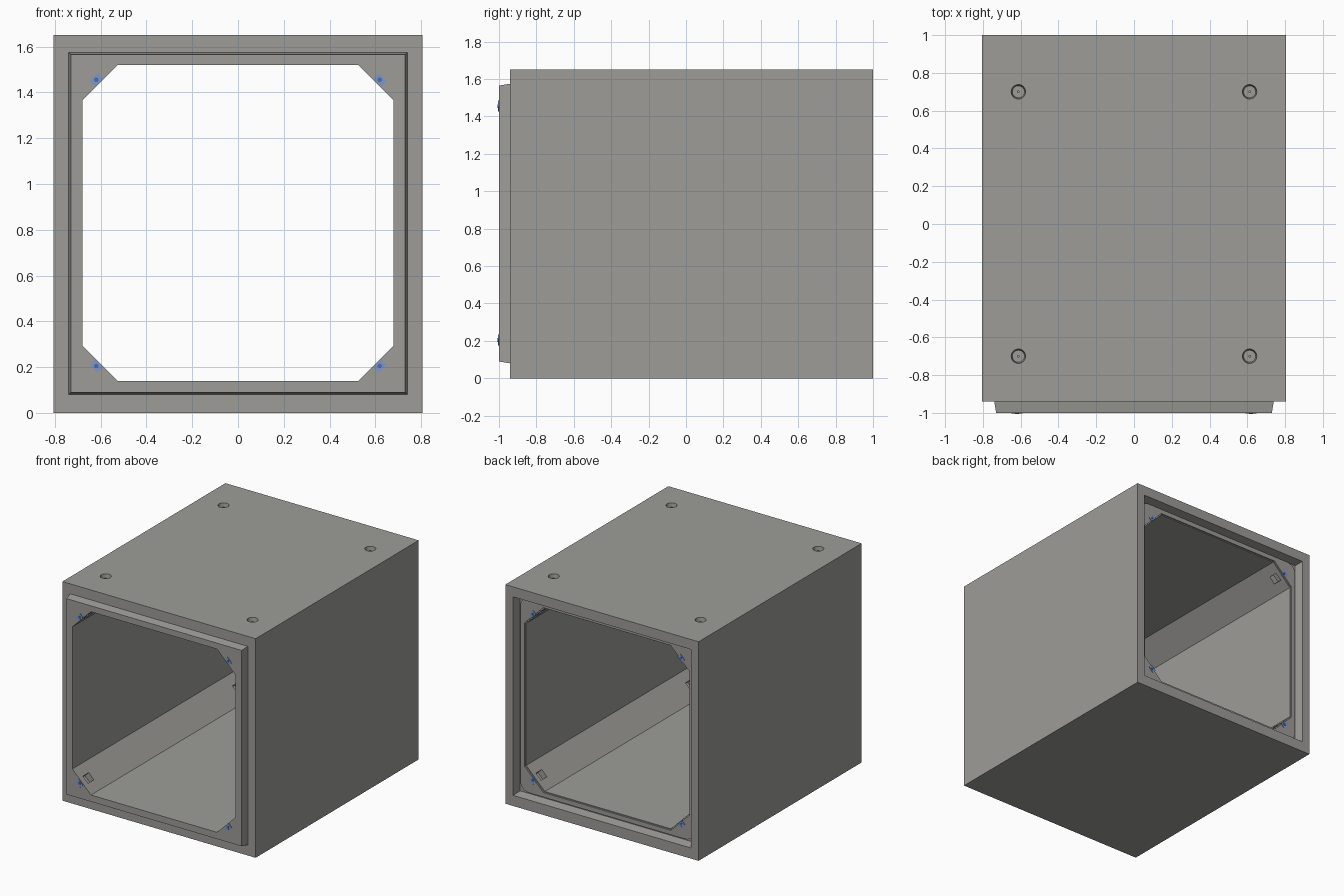
import bpy, bmesh, math
from mathutils import Matrix, Vector

if "Cube" in bpy.data.objects:
    bpy.data.objects.remove(bpy.data.objects["Cube"])

ZC = 0.83                      # height of the tunnel axis


def material(name, rgb):
    m = bpy.data.materials.new(name)
    m.diffuse_color = (*rgb, 1)
    m.use_nodes = True
    m.node_tree.nodes["Principled BSDF"].inputs["Base Color"].default_value = m.diffuse_color
    return m


CONCRETE = material("concrete_grey", (0.34, 0.335, 0.315))
PALE = material("pale_blue", (0.22, 0.31, 0.56))
BLUE = material("bolt_blue", (0.06, 0.16, 0.50))


def finish(name, bm, mat):
    bmesh.ops.recalc_face_normals(bm, faces=bm.faces[:])
    me = bpy.data.meshes.new(name)
    bm.to_mesh(me)
    bm.free()
    me.materials.append(mat)
    ob = bpy.data.objects.new(name, me)
    bpy.context.collection.objects.link(ob)
    return ob


def loft(name, rings, mat=CONCRETE, closed=False):
    """Skin rings of equal point count; cap the ends, or join last to first."""
    bm = bmesh.new()
    vs = [[bm.verts.new(p) for p in r] for r in rings]
    n = len(vs[0])
    pairs = list(zip(vs, vs[1:])) + ([(vs[-1], vs[0])] if closed else [])
    for a, b in pairs:
        for i in range(n):
            j = (i + 1) % n
            bm.faces.new((a[i], a[j], b[j], b[i]))
    if not closed:
        bm.faces.new(vs[0])
        bm.faces.new(vs[-1])
    return finish(name, bm, mat)


def rect(y, x, z0, z1):
    return [(-x, y, z0), (x, y, z0), (x, y, z1), (-x, y, z1)]


def octagon(y, hx, hz, c):
    q = [(hx, hz - c), (hx - c, hz), (-hx + c, hz), (-hx, hz - c)]
    q += [(-a, -b) for a, b in q]
    return [(a, y, ZC + b) for a, b in q]


def rounded(y, hx, hz, r):
    """Rounded rectangle with two points per corner matching the octagon order, plus arcs."""
    pts = []
    for k, (sx, sz) in enumerate(((1, 1), (-1, 1), (-1, -1), (1, -1))):
        for i in range(7):
            a = math.pi / 2 * (k + i / 6)
            pts.append((sx * (hx - r) + r * math.cos(a), y,
                        ZC + sz * (hz - r) + r * math.sin(a)))
    return pts


def chamfered(y, hx, hz, c):
    """Octagon with seven points along each chamfer, to pair with rounded()."""
    o = [Vector(p) for p in octagon(y, hx, hz, c)]
    return [o[2 * k].lerp(o[2 * k + 1], i / 6) for k in range(4) for i in range(7)]


def box(name, loc, size, roll, mat):
    bm = bmesh.new()
    m = Matrix.Translation(loc) @ Matrix.Rotation(roll, 4, 'Y') @ Matrix.Diagonal((*size, 1))
    bmesh.ops.create_cube(bm, size=1, matrix=m)
    return finish(name, bm, mat)


def cone(name, loc, r1, r2, depth, mat, axis_y=False, seg=24):
    bm = bmesh.new()
    m = Matrix.Translation(loc)
    if axis_y:
        m = m @ Matrix.Rotation(math.pi / 2, 4, 'X')
    bmesh.ops.create_cone(bm, cap_ends=True, segments=seg, radius1=r1, radius2=r2,
                          depth=depth, matrix=m)
    return finish(name, bm, mat)


def cut(target, cutter):
    mod = target.modifiers.new("cut", 'BOOLEAN')
    mod.operation = 'DIFFERENCE'
    mod.solver = 'EXACT'
    mod.object = cutter
    bpy.context.view_layer.objects.active = target
    bpy.ops.object.modifier_apply(modifier=mod.name)
    bpy.data.objects.remove(cutter)


# Outer shell: tapered spigot, box body, then tapered socket at the back
shell = loft("culvert_shell", [
    rect(-1.0, 0.73, 0.09, 1.565), rect(-0.94, 0.74, 0.08, 1.575),
    rect(-0.94, 0.805, 0, 1.65), rect(1.0, 0.805, 0, 1.65),
    rect(1.0, 0.74, 0.08, 1.575), rect(0.93, 0.73, 0.09, 1.565)])

# Tunnel with chamfered corners
cut(shell, loft("bore", [octagon(y, 0.68, 0.69, 0.155) for y in (-1.2, 1.2)]))

# Bolt pockets in the chamfers, with blue plates and bolts on both end faces
for sx in (1, -1):
    for sz in (1, -1):
        roll = -sx * sz * math.pi / 4
        side = ("right" if sx > 0 else "left") + ("_top" if sz > 0 else "_bottom")
        for y, end, d in ((-1.0, "front", 1), (0.94, "back", -1)):
            cut(shell, box("pocket", (sx * 0.6025, y + d * 0.08, ZC + sz * 0.6125),
                           (0.09, 0.07, 0.06), roll, CONCRETE))
            x, z = sx * 0.619, ZC + sz * 0.625
            box(f"bolt_plate_{end}_{side}", (x, y, z), (0.034, 0.008, 0.05), roll, PALE)
            cone(f"bolt_{end}_{side}", (x, y + d * 0.022, z), 0.01, 0.01, 0.058,
                 BLUE, True, 12)

# Lifting anchors sunk in the roof
for x in (0.612, -0.612):
    for y in (0.7, -0.7):
        cut(shell, cone("anchor_hole", (x, y, 1.64), 0.032, 0.042, 0.08, CONCRETE))
        cone("lifting_pin", (x, y, 1.615), 0.007, 0.007, 0.04, CONCRETE, seg=12)

# Rounded joint seal lying on the socket floor
loft("joint_seal", [rounded(0.928, 0.722, 0.73, 0.07), rounded(0.94, 0.722, 0.73, 0.07),
                    chamfered(0.94, 0.686, 0.696, 0.155),
                    chamfered(0.928, 0.686, 0.696, 0.155)], closed=True)
